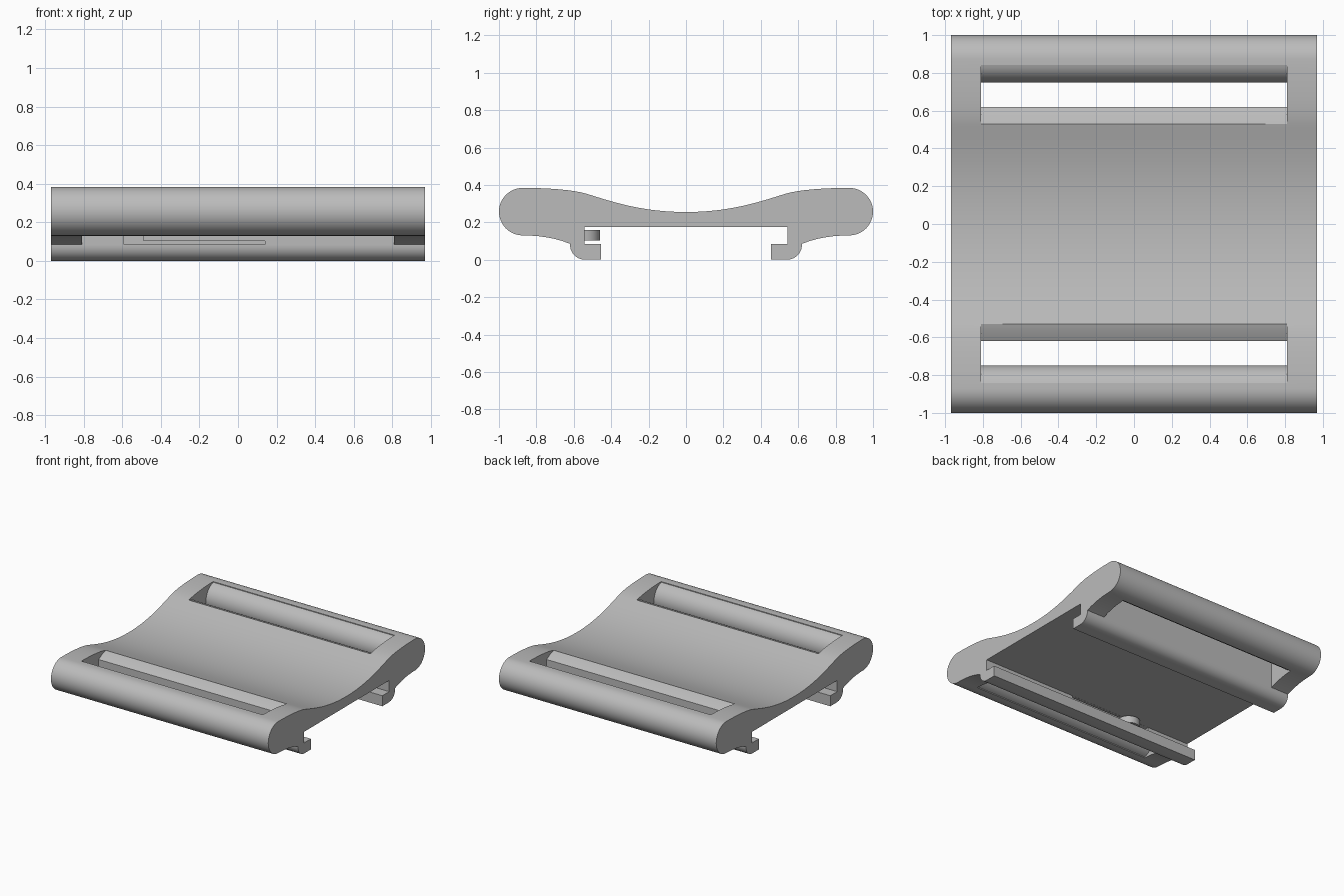
import bpy, bmesh, math
from mathutils import Vector

cube = bpy.data.objects.get("Cube")
if cube:
    bpy.data.objects.remove(cube, do_unlink=True)

HALF = 0.97        # half width of the plate
SLOT = 0.81        # half width of the strap slots
BAR = (0.873, 0.257)

grey = bpy.data.materials.new("plain grey")
grey.use_nodes = True
colour = (0.5, 0.5, 0.5, 1)
grey.diffuse_color = colour
grey.node_tree.nodes["Principled BSDF"].inputs["Base Color"].default_value = colour


def arc(centre, r, a0, a1, n):
    steps = [math.radians(a0 + (a1 - a0) * i / n) for i in range(n + 1)]
    return [(centre[0] + r * math.cos(a), centre[1] + r * math.sin(a)) for a in steps]


def bezier(a, b, c, d, n):
    a, b, c, d = map(Vector, (a, b, c, d))
    out = []
    for i in range(n + 1):
        t = i / n
        u = 1 - t
        out.append(tuple(a * u**3 + b * 3 * u * u * t + c * 3 * u * t * t + d * t**3))
    return out


def extrude(name, outline, x0, x1, axis="x"):
    """Prism from an outline in the yz plane (axis x) or the xy plane (axis z)."""
    bm = bmesh.new()
    place = (lambda p: (x0, p[0], p[1])) if axis == "x" else (lambda p: (p[0], p[1], x0))
    face = bm.faces.new([bm.verts.new(place(p)) for p in outline])
    new = bmesh.ops.extrude_face_region(bm, geom=[face])["geom"]
    move = Vector((x1 - x0, 0, 0)) if axis == "x" else Vector((0, 0, x1 - x0))
    bmesh.ops.translate(bm, vec=move, verts=[v for v in new if isinstance(v, bmesh.types.BMVert)])
    bmesh.ops.recalc_face_normals(bm, faces=bm.faces)
    mesh = bpy.data.meshes.new(name)
    bm.to_mesh(mesh)
    bm.free()
    mesh.materials.append(grey)
    obj = bpy.data.objects.new(name, mesh)
    bpy.context.collection.objects.link(obj)
    return obj


def rect(y0, y1, z0, z1):
    return [(y0, z0), (y1, z0), (y1, z1), (y0, z1)]


def activate(obj):
    bpy.ops.object.select_all(action="DESELECT")
    obj.select_set(True)
    bpy.context.view_layer.objects.active = obj


def cut(obj, cutter):
    mod = obj.modifiers.new("cut", "BOOLEAN")
    mod.operation = "DIFFERENCE"
    mod.solver = "EXACT"
    mod.object = cutter
    activate(obj)
    bpy.ops.object.modifier_apply(modifier=mod.name)
    bpy.data.objects.remove(cutter, do_unlink=True)


# Half outline: dished top, rounded end, underside and hooked rail
half = bezier((0, 0.255), (0.24, 0.255), (0.40, 0.312), (0.53, 0.352), 16)
half += bezier((0.53, 0.352), (0.60, 0.374), (0.74, 0.384), (0.873, 0.384), 8)[1:]
half += arc(BAR, 0.127, 90, -90, 24)[1:]
half += bezier((0.873, 0.13), (0.79, 0.13), (0.70, 0.118), (0.62, 0.085), 6)[1:]
half += arc((0.54, 0.08), 0.08, 0, -90, 10)
half += [(0.455, 0), (0.455, 0.085), (0.542, 0.085), (0.542, 0.175)]
outline = half + [(-y, z) for y, z in reversed(half[1:])]
plate = extrude("plate", outline, -HALF, HALF)

# Strap slots that leave a round bar at each end
slot = [(0.53, 0.45), (0.53, 0.352), (0.575, 0.337), (0.62, 0.312), (0.62, 0.05), (0.84, 0.05)]
slot += arc(BAR, 0.125, -105, -255, 24)
slot += [(0.84, 0.45)]
for side in (-1, 1):
    cut(plate, extrude("slot_cutter", [(side * y, z) for y, z in slot], -SLOT, SLOT))

# Narrow slits that free a spring finger in the front rail
for x0, x1, z0, z1 in ((-0.59, 0.14, 0.085, 0.103), (-0.59, 0.14, 0.16, 0.174),
                       (-0.59, -0.49, 0.085, 0.174)):
    cut(plate, extrude("slit_cutter", rect(-0.64, -0.50, z0, z1), x0, x1))

# Rounded catch on the inside of the finger
catch = extrude("spring_catch", arc((-0.405, -0.545), 0.085, 0, 180, 16), 0.103, 0.16, "z")

for obj in (plate, catch):
    activate(obj)
    bpy.ops.object.shade_smooth_by_angle(angle=math.radians(25))
